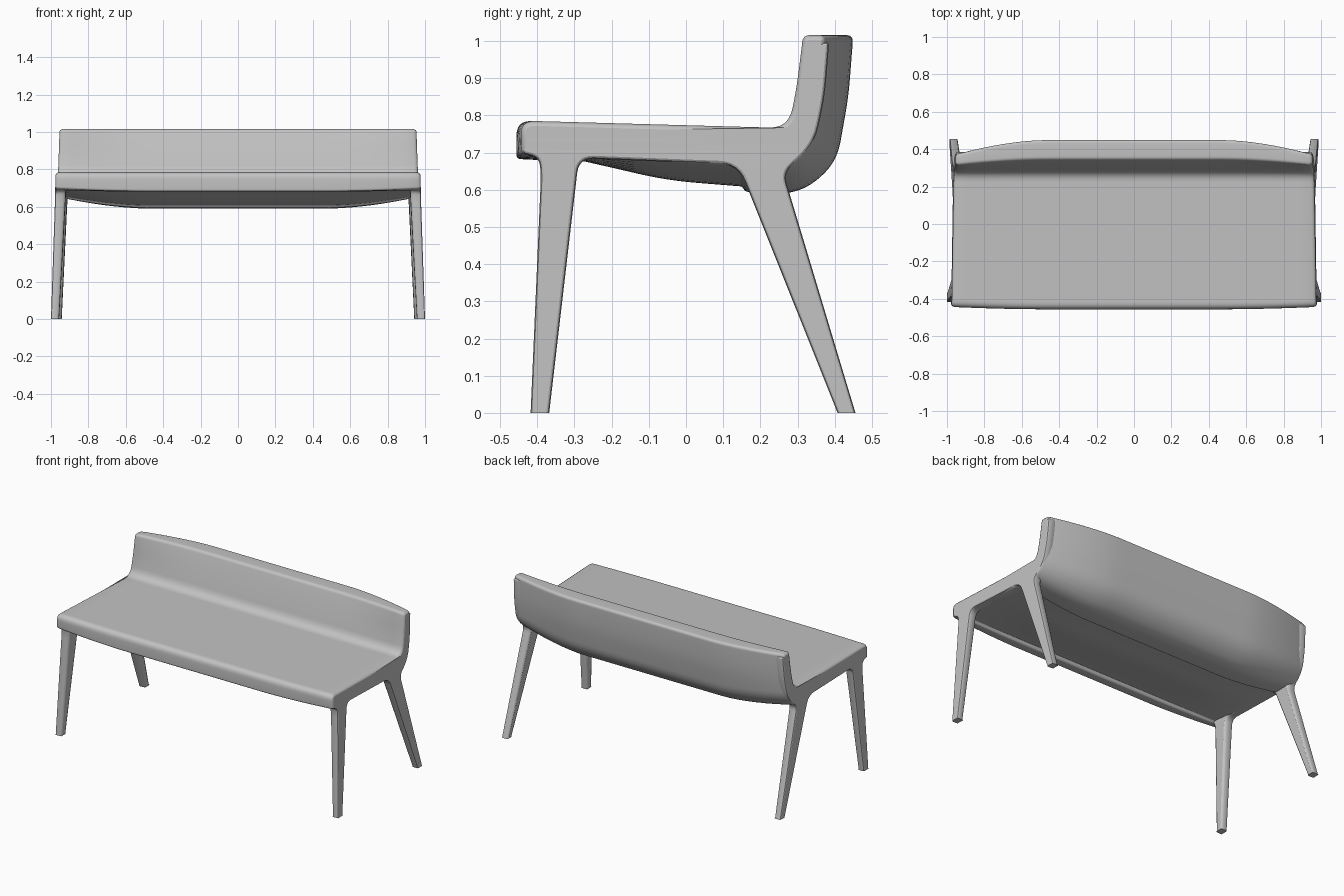
import bpy, bmesh
from mathutils import Vector
from mathutils.geometry import tessellate_polygon

cube = bpy.data.objects.get("Cube")
if cube:
    bpy.data.objects.remove(cube)

grey = bpy.data.materials.new("warm_grey")
grey.use_nodes = True
COLOUR = (0.54, 0.54, 0.54, 1)
grey.diffuse_color = COLOUR
grey.node_tree.nodes["Principled BSDF"].inputs["Base Color"].default_value = COLOUR


def rounded(points, steps=6):
    """Closed y-z outline from (y, z, radius) corners, each corner softened."""
    out = []
    for i, (y, z, r) in enumerate(points):
        p = Vector((y, z))
        a = Vector(points[i - 1][:2]) - p
        b = Vector(points[(i + 1) % len(points)][:2]) - p
        r = min(r, a.length * 0.49, b.length * 0.49)
        a, b = p + a.normalized() * r, p + b.normalized() * r
        for k in range(steps + 1):
            t = k / steps
            out.append(a * (1 - t) ** 2 + p * 2 * t * (1 - t) + b * t * t)
    return out


def inset(outline, amount):
    """Shrink a counter-clockwise outline, keeping the feet on the floor."""
    out = []
    for i, p in enumerate(outline):
        d = (outline[(i + 1) % len(outline)] - outline[i - 1]).normalized()
        q = p - Vector((d.y, -d.x)) * amount
        if p.y < 0.001:
            q.y = 0
        out.append(q)
    return out


def side_plane(p):
    """Outer x of the leaning, slightly toed-in side."""
    return 1.0 - 0.033 * p.y - 0.017 * (p.x + 0.42)


def loft(name, rings, outline):
    """Skin a list of rings of 3D points; the flat caps follow the outline."""
    bm = bmesh.new()
    rows = [[bm.verts.new(p) for p in ring] for ring in rings]
    n = len(outline)
    for a, b in zip(rows, rows[1:]):
        for i in range(n):
            j = (i + 1) % n
            bm.faces.new((a[i], a[j], b[j], b[i]))
    sides = len(bm.faces)
    for tri in tessellate_polygon([[p.to_3d() for p in outline]]):
        for row in (rows[0], rows[-1]):
            bm.faces.new([row[i] for i in tri])
    bmesh.ops.recalc_face_normals(bm, faces=bm.faces)
    mesh = bpy.data.meshes.new(name)
    bm.to_mesh(mesh)
    bm.free()
    mesh.materials.append(grey)
    obj = bpy.data.objects.new(name, mesh)
    bpy.context.collection.objects.link(obj)
    bpy.ops.object.select_all(action="DESELECT")
    obj.select_set(True)
    bpy.context.view_layer.objects.active = obj
    bpy.ops.object.shade_smooth_by_angle(angle=0.6)
    for face in mesh.polygons[sides:]:
        face.use_smooth = False


# Seat and back shell: end section (y, z, radius) plus its bulge at mid-length
SHELL = [
    (-.442, .697, .012, -.014, -.014),  # front lip
    (-.395, .688, .01, 0, -.008),
    (-.385, .70, .004, 0, 0),           # underside panel
    (-.28, .69, .05, 0, -.012),
    (-.05, .675, .08, 0, -.05),
    (.15, .662, .004, 0, -.053),
    (.16, .65, .006, 0, -.055),         # back shell
    (.28, .65, .06, .025, -.062),
    (.345, .72, .06, .06, -.05),
    (.365, .85, .05, .072, 0),
    (.378, 1.016, .02, .072, 0),        # top rim
    (.315, 1.016, .018, .03, 0),
    (.297, .87, .05, .005, 0),
    (.275, .766, .08, 0, 0),            # seat bend
    (-.446, .786, .04, -.01, 0),
]


def shell_section(s):
    t = min(max((abs(s) - 0.5) / 0.48, 0), 1)
    w = 1 - t ** 1.7
    return rounded([(y + w * dy, z + w * dz, r) for y, z, r, dy, dz in SHELL])


def shell_ring(s, shrink):
    return [(s * (side_plane(p) + 0.001), p.x, p.y)
            for p in inset(shell_section(s), shrink)]


count = 32
stations = [(-0.98 + 1.96 * i / count, 0) for i in range(count + 1)]
rim = [(0.990, 0.003), (0.996, 0.007), (0.999, 0.013)]
stations = [(-s, k) for s, k in reversed(rim)] + stations + rim
loft("seat_shell", [shell_ring(s, k) for s, k in stations], shell_section(1))

# Side frames: both legs, seat rail and back upright in one outline
FRAME = [
    (-.44, .698, .01), (-.395, .685, .02),
    (-.39, .64, .02), (-.418, 0, .001), (-.368, 0, .001),   # front leg
    (-.288, .685, .04), (.14, .668, .05),                   # seat rail
    (.408, 0, .001), (.456, 0, .001),                       # rear leg
    (.262, .645, .03), (.345, .72, .06),
    (.373, .85, .05), (.385, .997, .01), (.325, .997, .01), # back upright
    (.308, .87, .05), (.28, .742, .08), (-.432, .758, .025),
]
outline = rounded(FRAME)
layers = [(.056, .012), (.052, .005), (.042, 0), (.012, 0), (.003, .003), (0, .008)]


def frame_ring(side, depth, shrink):
    return [(side * (side_plane(p) - depth * (0.76 + 0.36 * p.y)), q.x, q.y)
            for p, q in zip(outline, inset(outline, shrink))]


for side, name in ((1, "left_frame"), (-1, "right_frame")):
    loft(name, [frame_ring(side, depth, k) for depth, k in layers], outline)
